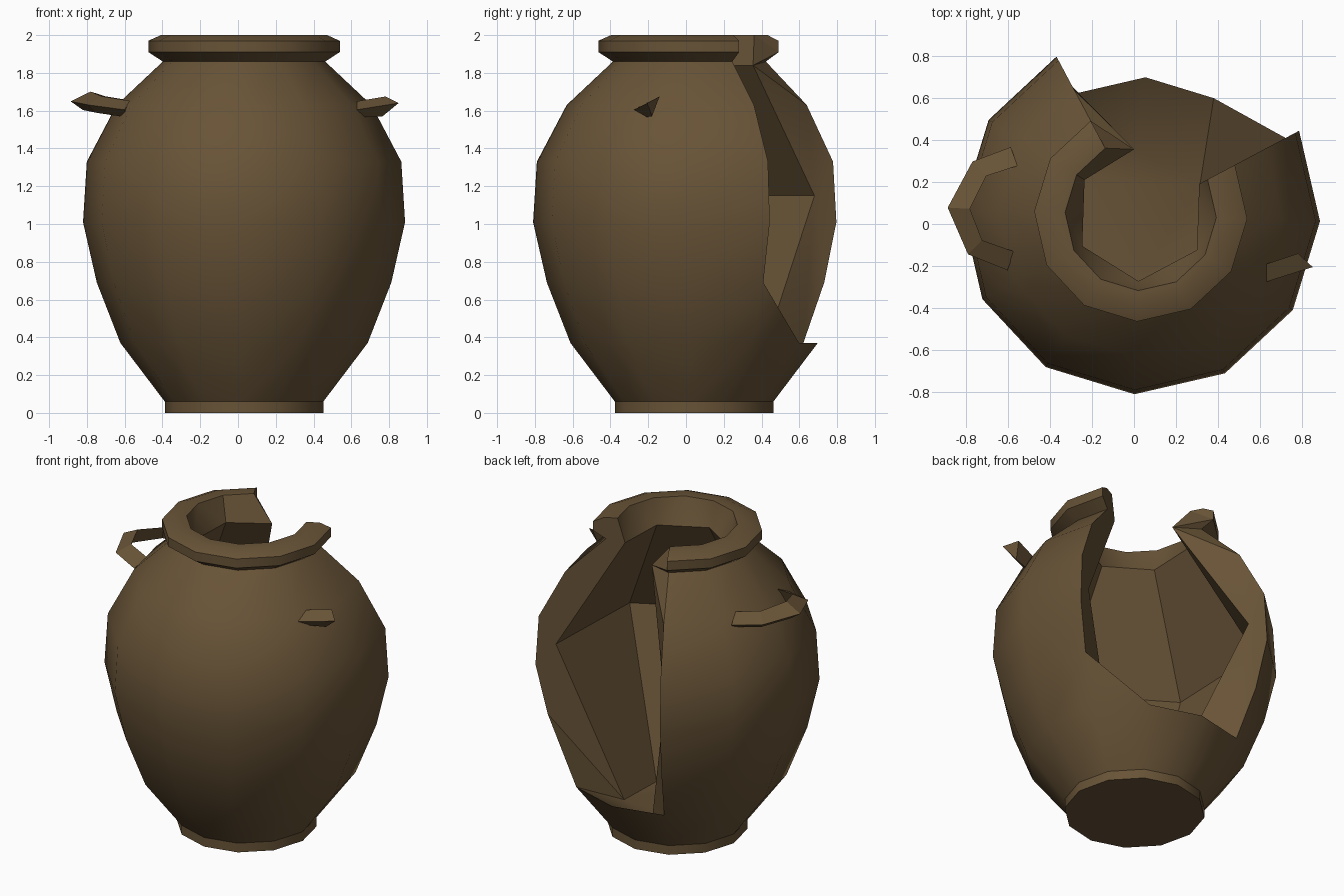
import bpy, bmesh, math
from mathutils import Vector

if "Cube" in bpy.data.objects:
    bpy.data.objects.remove(bpy.data.objects["Cube"])

clay = bpy.data.materials.new("brown clay")
clay.diffuse_color = (0.138, 0.087, 0.038, 1)
clay.use_nodes = True
clay.node_tree.nodes["Principled BSDF"].inputs["Base Color"].default_value = clay.diffuse_color

CX, CY, SIDES = 0.032, 0.043, 12


def polar(r, k, z):
    a = math.radians(-2 + 30 * k)
    return Vector((CX + r * math.cos(a), CY + r * math.sin(a), z))


def finish(bm, name, angle):
    loose = [v for v in bm.verts if not v.link_faces]
    bmesh.ops.delete(bm, geom=loose, context='VERTS')
    bmesh.ops.recalc_face_normals(bm, faces=bm.faces)
    me = bpy.data.meshes.new(name)
    bm.to_mesh(me)
    bm.free()
    me.materials.append(clay)
    ob = bpy.data.objects.new(name, me)
    bpy.context.collection.objects.link(ob)
    if angle:
        bpy.ops.object.select_all(action='DESELECT')
        ob.select_set(True)
        bpy.context.view_layer.objects.active = ob
        bpy.ops.object.shade_smooth_by_angle(angle=math.radians(angle))
    return ob


# Jar, outer skin: (z, radius) profile on twelve sides, gap left open at the back
profile = [(0, .42), (.06, .42), (.37, .655), (.69, .78), (1.01, .853), (1.33, .833),
           (1.63, .675), (1.86, .43), (1.91, .507), (1.97, .507), (2.0, .44)]
bm = bmesh.new()
out = [[bm.verts.new(polar(r, k, z)) for k in range(SIDES)] for z, r in profile]
face = lambda *v: bm.faces.new(v)
face(*out[0][::-1])
for i in range(len(out) - 1):
    for k in range(SIDES):
        n = (k + 1) % SIDES
        if i < 2 or k not in (1, 2, 3):
            face(out[i][k], out[i][n], out[i + 1][n], out[i + 1][k])
face(out[2][1], out[2][2], out[3][1])           # slanted corner of the break

# Rim top
kept = [4, 5, 6, 7, 8, 9, 10, 11, 0, 1]
lip = {k: bm.verts.new(polar(.36, k, 2.0)) for k in kept}
for a, b in zip(kept, kept[1:]):
    face(out[10][a], out[10][b], lip[b], lip[a])

# Inside: six-sided, with neck, belly and floor rings; first column is the broken one
cols = [5, 7, 9, 11, 1]
rings = []
for z, r, broken in ((1.84, .315, (0, .355, 1.84)), (1.15, .73, (-.32, .68, 1.15)),
                     (.15, .32, (0, .355, .15))):
    rings.append([bm.verts.new(broken)] + [bm.verts.new(polar(r, k, z)) for k in cols])
neck, belly, floor = rings
for a, b in ((neck, belly), (belly, floor)):
    for j in range(5):
        face(a[j], a[j + 1], b[j + 1], b[j])
face(*floor)
edge_cols = [4] + cols
for j in range(5):                              # lip down to the neck
    a, b = edge_cols[j], edge_cols[j + 1]
    if j == 0:
        face(lip[a], lip[b], neck[1], neck[0])
    else:
        m = (a + 1) % SIDES
        face(lip[a], lip[m], neck[j])
        face(lip[m], neck[j + 1], neck[j])
        face(lip[m], lip[b], neck[j + 1])

# Fracture faces, fanned from the inner corners to the outer edge
for k, j, low in ((4, 0, 2), (1, 5, 3)):
    inner = [lip[k], neck[j], belly[j]]
    for c, span in zip(inner, ((10, 8), (8, 6), (6, low))):
        for i in range(span[0], span[1], -1):
            face(c, out[i][k], out[i - 1][k])
    face(lip[k], neck[j], out[8][k])
    face(neck[j], belly[j], out[6][k])
    face(belly[j], floor[j], out[low][k])
face(floor[5], out[3][1], out[2][2])
face(floor[5], out[2][2], out[2][3])
face(floor[5], out[2][3], floor[0])
face(floor[0], out[2][3], out[2][4])
finish(bm, "broken_jar", 34)


def prism(bm, rings):
    vs = [[bm.verts.new(p) for p in r] for r in rings]
    for a, b in zip(vs, vs[1:]):
        for j in range(3):
            bm.faces.new([a[j], a[(j + 1) % 3], b[(j + 1) % 3], b[j]])
    bm.faces.new(vs[0])
    bm.faces.new(vs[-1])


# Left handle: three-sided bar swept along an arc
pts = [Vector(p) for p in ((-.57, .32, 1.61), (-.735, .262, 1.635), (-.832, .075, 1.655),
                           (-.755, -.11, 1.635), (-.585, -.175, 1.61))]
sections = []
for i, p in enumerate(pts):
    t = pts[min(i + 1, 4)] - pts[max(i - 1, 0)]
    side = Vector((t.y, -t.x, 0)).normalized()
    if side.dot(p - Vector((CX, CY, p.z))) < 0:
        side = -side
    s = 1.15 if i == 2 else 1.03
    sections.append([p + side * u * s + Vector((0, 0, w * s))
                     for u, w in ((.047, -.005), (-.045, .04), (-.01, -.045))])
handle = bmesh.new()
prism(handle, sections)
finish(handle, "left_handle", 0)

# Stub of the missing right handle, broken off at a slant
stub = bmesh.new()
prism(stub, [[(.63, -.275, 1.605), (.63, -.19, 1.65), (.64, -.22, 1.565)],
             [(.85, -.205, 1.64), (.78, -.14, 1.675), (.765, -.18, 1.57)]])
finish(stub, "right_handle_stub", 0)
